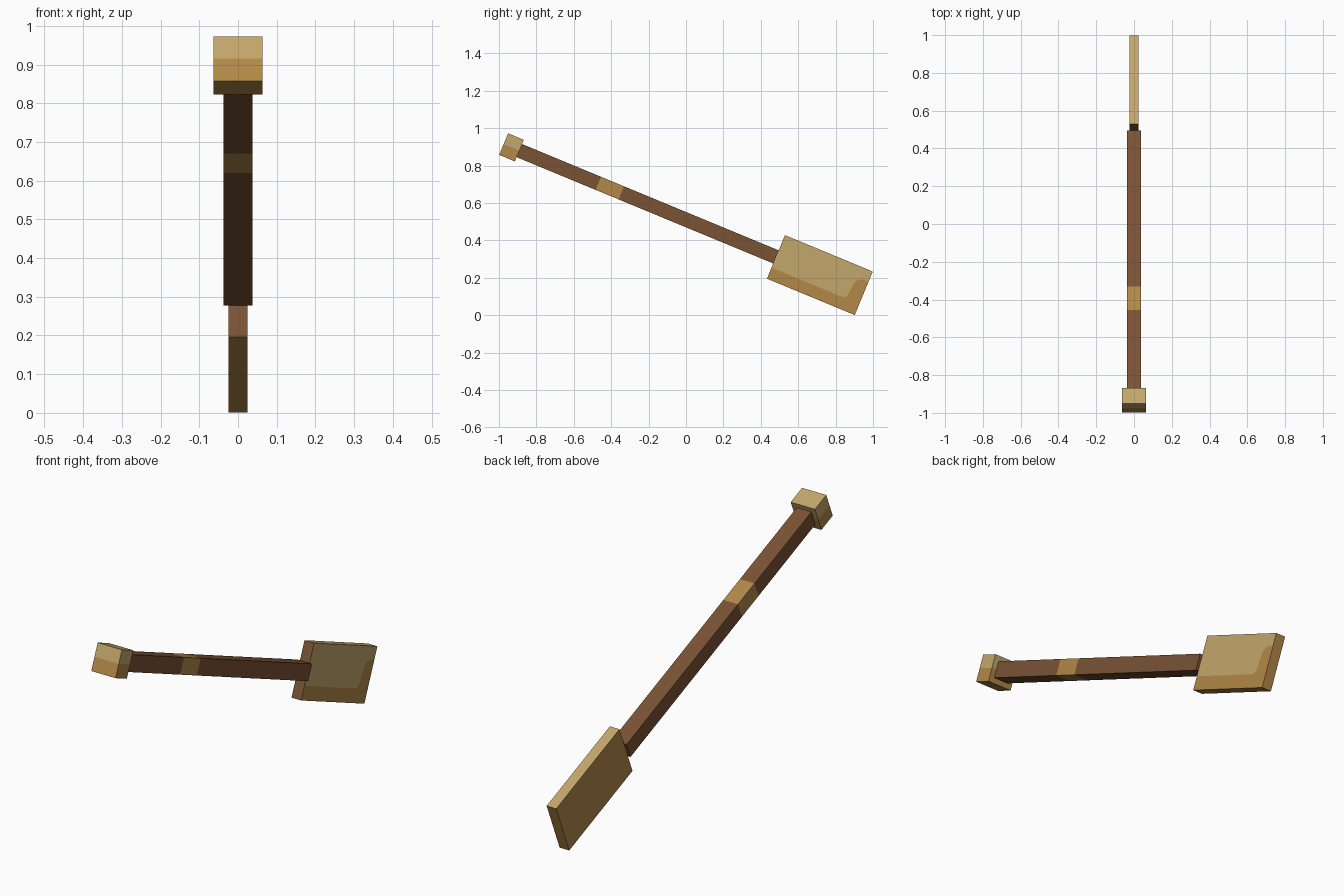
import bpy, bmesh, math
from mathutils import Vector, Matrix

cube = bpy.data.objects.get("Cube")
if cube:
    bpy.data.objects.remove(cube, do_unlink=True)


def material(name, rgb):
    linear = [((c / 255 + 0.055) / 1.055) ** 2.4 for c in rgb] + [1]
    mat = bpy.data.materials.new(name)
    mat.use_nodes = True
    mat.diffuse_color = linear
    mat.node_tree.nodes["Principled BSDF"].inputs["Base Color"].default_value = linear
    return mat


MATERIALS = [material("light_tan", (195, 167, 107)),
             material("deep_tan", (178, 136, 72)),
             material("brown_wood", (122, 83, 53))]
LIGHT, DEEP, BROWN = range(3)

# The tool lies along local y, tilted head-down about the shaft's lower end
TILT = Matrix.Translation((0, 0.481, 0.312)) @ Matrix.Rotation(math.radians(-22.5), 4, "X")


def box(start, end, width, height):
    """Square-ended bar running along local y."""
    bm = bmesh.new()
    bmesh.ops.create_cube(bm, size=1)
    bmesh.ops.scale(bm, vec=(width, end - start, height), verts=bm.verts)
    bmesh.ops.translate(bm, vec=(0, (start + end) / 2, 0), verts=bm.verts)
    return bm


def cut(bm, point, normal):
    bmesh.ops.bisect_plane(bm, geom=bm.verts[:] + bm.edges[:] + bm.faces[:],
                           plane_co=point, plane_no=normal)


def finish(bm, name, rule):
    """Colour faces by rule and place the part."""
    bm.normal_update()
    for face in bm.faces:
        face.material_index = rule(face.calc_center_median(), face.normal)
    mesh = bpy.data.meshes.new(name)
    bm.to_mesh(mesh)
    bm.free()
    for mat in MATERIALS:
        mesh.materials.append(mat)
    obj = bpy.data.objects.new(name, mesh)
    obj.matrix_world = TILT
    bpy.context.collection.objects.link(obj)


# Shaft with a tan band
BAND = (-1.028, -0.895)
shaft = box(-1.5, 0, 0.076, 0.076)
for y in BAND:
    cut(shaft, (0, y, 0), (0, 1, 0))
finish(shaft, "shaft", lambda c, n: DEEP if BAND[0] < c.y < BAND[1] else BROWN)

# Pommel, lighter in its upper half
pommel = box(-1.576, -1.485, 0.126, 0.125)
cut(pommel, (0, 0, 0), (0, 0, 1))
finish(pommel, "pommel", lambda c, n: LIGHT if c.z > 0 else DEEP)

# Blade with a deep tan border cut into one broad side
LENGTH, HEIGHT, HALF = 0.508, 0.252, 0.025
blade = box(0, LENGTH, HALF * 2, HEIGHT)
side = max(blade.faces, key=lambda f: f.calc_center_median().x)
ends = []
for y, z in ((0, -0.062), (LENGTH, 0.067)):
    edge = next(e for e in side.edges if all(abs(v.co.y - y) < 1e-4 for v in e.verts))
    new_vert = bmesh.utils.edge_split(edge, edge.verts[0], 0.5)[1]
    new_vert.co = (HALF, y, z)
    ends.append(new_vert)
border = [(0.415, -0.062), (0.432, -0.048), (0.440, 0.035), (0.455, 0.058), (0.475, 0.066)]
bmesh.utils.face_split(side, ends[0], ends[1],
                       coords=[Vector((HALF, y, z)) for y, z in border])
light_face = next(f for f in blade.faces
                  if len(f.verts) > 6 and any(v.co.z > HEIGHT / 2 - 1e-3 for v in f.verts))
light_center = light_face.calc_center_median()


def blade_rule(center, normal):
    if normal.y < -0.5:
        return BROWN
    if normal.z > 0.5 or (center - light_center).length < 1e-5:
        return LIGHT
    return DEEP


finish(blade, "blade", blade_rule)
